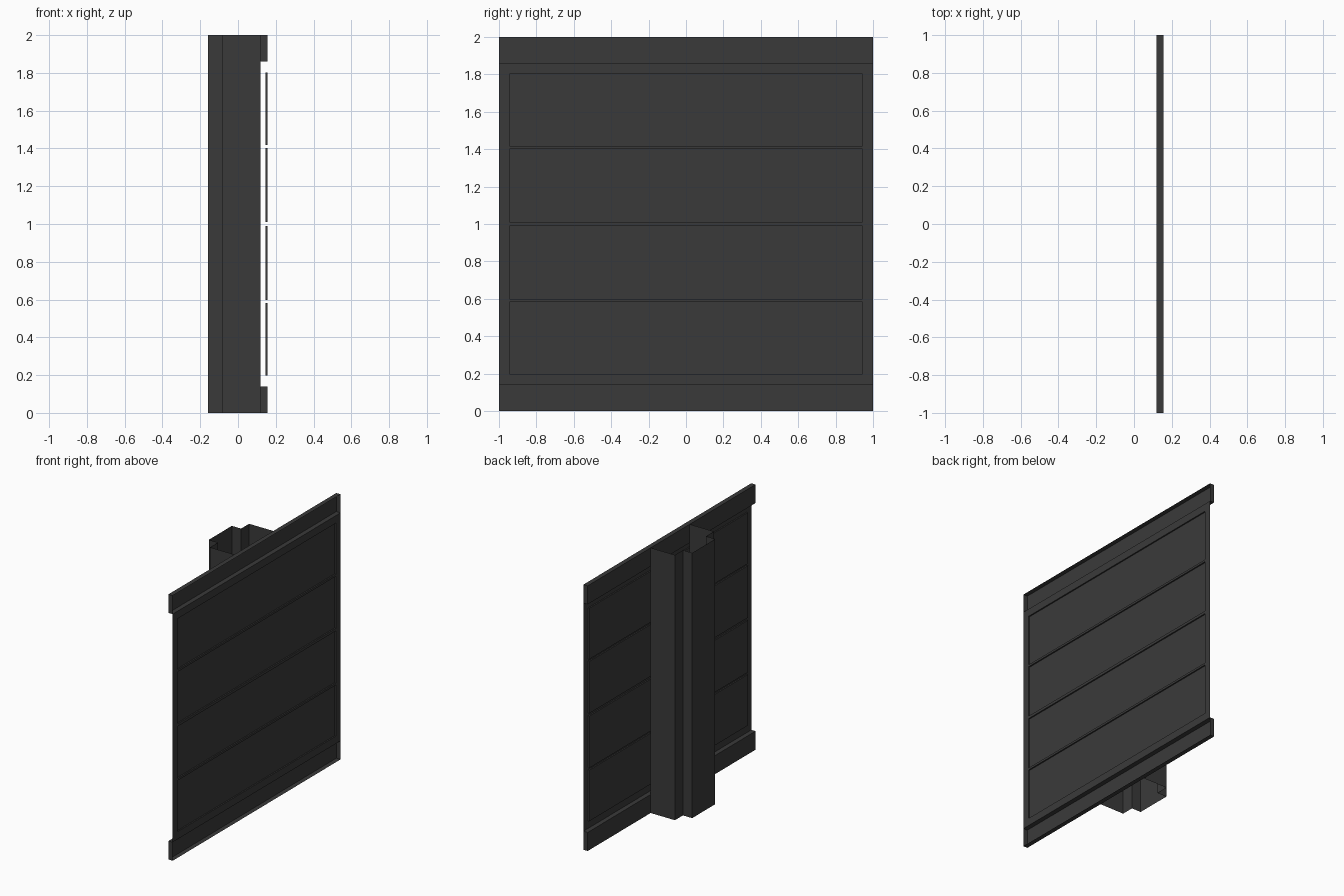
import bpy, bmesh

if "Cube" in bpy.data.objects:
    bpy.data.objects.remove(bpy.data.objects["Cube"])

FRONT = 0.155          # x of the flat sheet
RAIL_BACK = 0.12       # x of the bottom of the rail channels
PANEL_BACK = 0.145     # x of the pressed panels
W, PW, H, RAIL = 1.0, 0.945, 2.0, 0.14

mat = bpy.data.materials.new("dark_metal")
mat.diffuse_color = (0.042, 0.042, 0.042, 1)
mat.use_nodes = True
mat.node_tree.nodes["Principled BSDF"].inputs["Base Color"].default_value = mat.diffuse_color


def finish(name, bm):
    bmesh.ops.remove_doubles(bm, verts=bm.verts, dist=1e-5)
    me = bpy.data.meshes.new(name)
    bm.to_mesh(me)
    bm.free()
    me.materials.append(mat)
    ob = bpy.data.objects.new(name, me)
    bpy.context.collection.objects.link(ob)
    return ob


def ring(bm, x, y0, y1, z0, z1):
    return [bm.verts.new((x, y, z)) for y, z in ((y0, z0), (y1, z0), (y1, z1), (y0, z1))]


def flat(bm, y0, y1, z0, z1):
    bm.faces.new(ring(bm, FRONT, y0, y1, z0, z1))


def tray(bm, x, y0, y1, z0, z1):
    """Recess pressed back from the front plane, open to the front."""
    a, b = ring(bm, FRONT, y0, y1, z0, z1), ring(bm, x, y0, y1, z0, z1)
    bm.faces.new(b)
    for i in range(4):
        j = (i + 1) % 4
        bm.faces.new((a[i], a[j], b[j], b[i]))


# Pressed sheet: four shallow panels with flat margins around them
rows = [(0.197, 0.582), (0.598, 0.99), (1.01, 1.402), (1.418, 1.803)]
bm = bmesh.new()
z = RAIL
for z0, z1 in rows:
    for y0, y1 in ((-W, -PW), (-PW, PW), (PW, W)):
        flat(bm, y0, y1, z, z0)
    flat(bm, -W, -PW, z0, z1)
    flat(bm, PW, W, z0, z1)
    tray(bm, PANEL_BACK, -PW, PW, z0, z1)
    z = z1
for y0, y1 in ((-W, -PW), (-PW, PW), (PW, W)):
    flat(bm, y0, y1, z, H - RAIL)
finish("pressed_sheet", bm)

# Deep channels along the bottom and top edges
for name, z0 in (("bottom_rail", 0.0), ("top_rail", H - RAIL)):
    bm = bmesh.new()
    tray(bm, RAIL_BACK, -W, W, z0, z0 + RAIL)
    finish(name, bm)

# Stepped open-ended post behind the sheet
YC = 0.0175
half = [(0.12, 0.2325), (-0.083, 0.2325), (-0.083, 0.1375), (-0.16, 0.1375)]
profile = [(x, YC + y) for x, y in half] + [(x, YC - y) for x, y in reversed(half)]
bm = bmesh.new()
low = [bm.verts.new((x, y, 0)) for x, y in profile]
top = [bm.verts.new((x, y, H)) for x, y in profile]
for i in range(len(profile) - 1):
    bm.faces.new((low[i], low[i + 1], top[i + 1], top[i]))
finish("back_post", bm)
